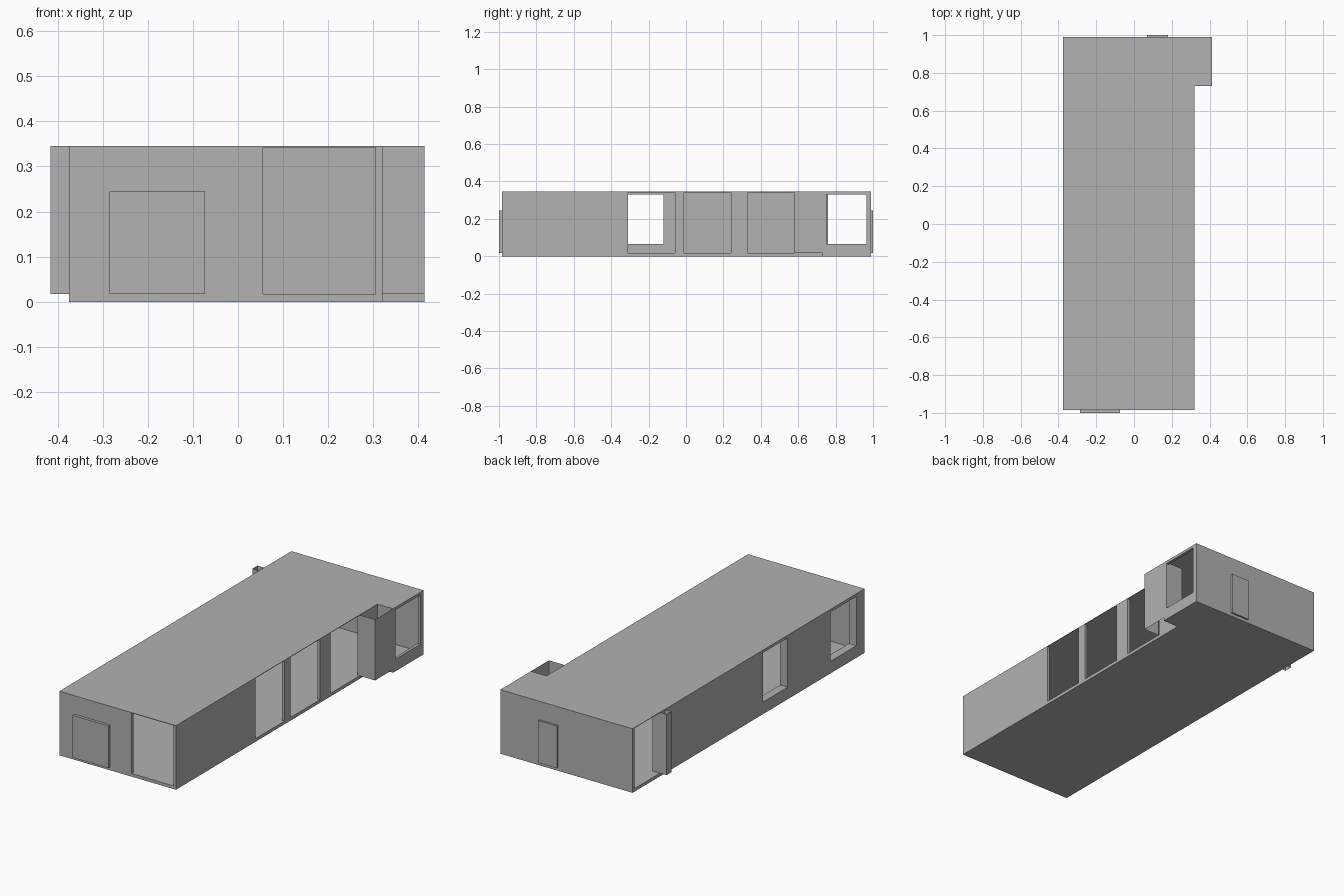
import bpy
import bmesh

if "Cube" in bpy.data.objects:
    bpy.data.objects.remove(bpy.data.objects["Cube"], do_unlink=True)

FLOOR, CEILING, ROOF = 0.017, 0.342, 0.345
SILL, HEAD = 0.065, 0.33
LEFT, RIGHT, BAY = -0.375, 0.32, 0.413
FRONT, BACK, BAY_FRONT = -0.985, 0.99, 0.73
THIN, THICK = 0.015, 0.045

grey = bpy.data.materials.new("plain grey")
grey.use_nodes = True
colour = (0.445, 0.445, 0.445, 1)
grey.diffuse_color = colour
grey.node_tree.nodes["Principled BSDF"].inputs["Base Color"].default_value = colour


def finish(name, bm):
    mesh = bpy.data.meshes.new(name)
    bm.to_mesh(mesh)
    bm.free()
    mesh.materials.append(grey)
    obj = bpy.data.objects.new(name, mesh)
    bpy.context.collection.objects.link(obj)


def add_box(bm, x, y, z):
    verts = bmesh.ops.create_cube(bm, size=1)["verts"]
    for v in verts:
        for i, (lo, hi) in enumerate((x, y, z)):
            v.co[i] = hi if v.co[i] > 0 else lo


def box(name, x, y, z):
    bm = bmesh.new()
    add_box(bm, x, y, z)
    finish(name, bm)


def wall(name, axis, depth, span, openings=()):
    """Wall along an axis; openings are (start, end, bottom, top), in order."""
    bm = bmesh.new()

    def piece(a, b, lo, hi):
        if b - a > 0.001 and hi - lo > 0.001:
            x, y = ((a, b), depth) if axis == "x" else (depth, (a, b))
            add_box(bm, x, y, (lo, hi))

    cursor = span[0]
    for a, b, lo, hi in openings:
        piece(cursor, a, 0, CEILING)
        piece(a, b, 0, lo)
        piece(a, b, hi, CEILING)
        cursor = b
    piece(cursor, span[1], 0, CEILING)
    finish(name, bm)


def slab(name, z):
    """L-shaped plate covering the main room and the bay."""
    bm = bmesh.new()
    outline = [(LEFT, FRONT), (RIGHT, FRONT), (RIGHT, BAY_FRONT),
               (BAY, BAY_FRONT), (BAY, BACK), (LEFT, BACK)]
    face = bm.faces.new([bm.verts.new((x, y, z[0])) for x, y in outline])
    top = bmesh.ops.extrude_face_region(bm, geom=[face])["geom"]
    for v in top:
        if isinstance(v, bmesh.types.BMVert):
            v.co.z = z[1]
    bmesh.ops.recalc_face_normals(bm, faces=bm.faces)
    finish(name, bm)


def screen(name, path):
    """Thin upright sheet, open at top and bottom."""
    bm = bmesh.new()
    rows = [[bm.verts.new((x, y, z)) for x, y in path] for z in (FLOOR, ROOF)]
    for i in range(len(path) - 1):
        bm.faces.new((rows[0][i], rows[0][i + 1], rows[1][i + 1], rows[1][i]))
    finish(name, bm)


# Floor and roof
slab("floor", (0, FLOOR))
slab("roof", (CEILING, ROOF))

# Walls with full height openings and windows
wall("front_wall", "x", (FRONT, FRONT + THIN), (LEFT, RIGHT),
     [(0.055, RIGHT - THIN, FLOOR, CEILING)])
wall("back_wall", "x", (BACK - THIN, BACK), (LEFT, BAY))
wall("window_wall", "y", (LEFT, LEFT + THICK), (FRONT + THIN, BACK - THIN),
     [(-0.915, -0.695, SILL, HEAD), (-0.33, -0.12, SILL, HEAD),
      (0.758, BACK - THIN, FLOOR, CEILING)])
wall("entrance_wall", "y", (RIGHT - THIN, RIGHT), (FRONT + THIN, BAY_FRONT + THIN),
     [(a, a + 0.25, FLOOR, CEILING) for a in (-0.31, -0.01, 0.33)])
wall("bay_front_wall", "x", (BAY_FRONT, BAY_FRONT + THIN), (RIGHT, BAY))
wall("bay_window_wall", "y", (BAY - THIN, BAY), (BAY_FRONT + THIN, BACK - THIN),
     [(0.75, 0.965, SILL, HEAD)])

# Closed doors standing proud of the end walls
box("front_door", (-0.285, -0.073), (-1.0, FRONT), (FLOOR, 0.245))
box("back_door", (0.07, 0.18), (BACK, 1.0), (FLOOR, 0.245))

# Open-topped projections on the long sides
screen("entrance_screen", [(RIGHT, 0.577), (BAY, 0.577), (BAY, BAY_FRONT)])
screen("side_screen", [(LEFT, 0.715), (-0.415, 0.715), (-0.415, 0.758), (LEFT, 0.758)])
